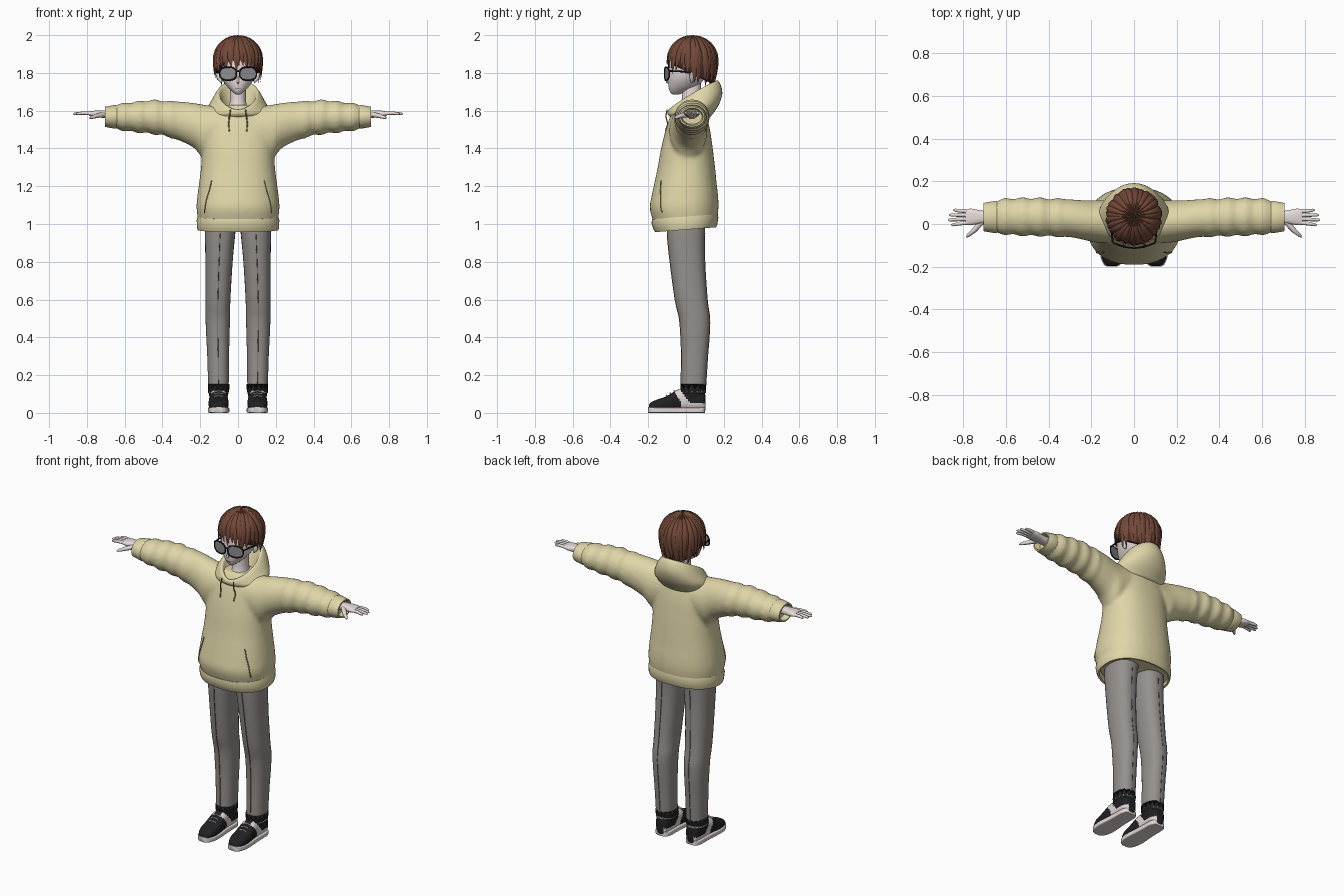
import bpy, bmesh, math, random
from mathutils import Vector
from mathutils.bvhtree import BVHTree

random.seed(4)
cube = bpy.data.objects.get("Cube")
if cube:
    bpy.data.objects.remove(cube)


def material(name, r, g, b):
    m = bpy.data.materials.new(name)
    m.use_nodes = True
    m.diffuse_color = (r, g, b, 1)
    bsdf = next(n for n in m.node_tree.nodes if n.type == 'BSDF_PRINCIPLED')
    bsdf.inputs["Base Color"].default_value = (r, g, b, 1)
    bsdf.inputs["Roughness"].default_value = 0.8
    return m


CREAM = material("cream cloth", .74, .67, .39)
SEAM = material("olive seam", .30, .26, .14)
GREY = material("grey trousers", .30, .28, .27)
CREASE = material("dark grey crease", .12, .11, .11)
HAIR = material("brown hair", .17, .066, .04)
ROOT = material("dark brown hair", .07, .025, .017)
SKIN = material("pale skin", .80, .72, .70)
BLACK = material("black", .015, .015, .017)
WHITE = material("off white", .74, .68, .66)
LENS = material("lens grey", .27, .27, .28)


def spline(rows, k=4):
    """Catmull-Rom interpolation of parameter rows."""
    out = []
    for i in range(len(rows) - 1):
        a, b, c, d = (rows[max(0, min(len(rows) - 1, i + j))] for j in (-1, 0, 1, 2))
        for s in range(k):
            t = s / k
            out.append(tuple(q + .5 * t * (r - p + t * (2 * p - 5 * q + 4 * r - w + t * (3 * (q - r) + w - p)))
                             for p, q, r, w in zip(a, b, c, d)))
    return out + [tuple(rows[-1])]


def oval(u0, u1, v0, v1, n=32, p=2.0):
    """Superellipse points filling a rectangle."""
    pts = []
    for i in range(n):
        a = math.tau * (i + .5) / n
        c, s = (math.copysign(abs(f(a)) ** (2 / p), f(a)) for f in (math.cos, math.sin))
        pts.append(((u0 + u1 + (u1 - u0) * c) / 2, (v0 + v1 + (v1 - v0) * s) / 2))
    return pts


def z_ring(z, x0, x1, y0, y1, p=2.0, n=32, tilt=0):
    return [Vector((x, y, z + tilt * y)) for x, y in oval(x0, x1, y0, y1, n, p)]


def x_ring(side, x, z0, z1, y0, y1, p=2.0, n=28):
    return [Vector((side * x, y, z)) for y, z in oval(y0, y1, z0, z1, n, p)]


def tube(pts, radii, n=8):
    pts, rings = [Vector(p) for p in pts], []
    for i, p in enumerate(pts):
        t = (pts[min(i + 1, len(pts) - 1)] - pts[max(i - 1, 0)]).normalized()
        a = t.cross(Vector((.31, .9, .23))).normalized()
        b = a.cross(t)
        r = radii[i] if isinstance(radii, (list, tuple)) else radii
        rings.append([p + r * (a * math.cos(math.tau * j / n) + b * math.sin(math.tau * j / n)) for j in range(n)])
    return rings


def finish(ob, angle=50):
    for p in ob.data.polygons:
        p.use_smooth = True
    ob.data.set_sharp_from_angle(angle=math.radians(angle))


def loft(name, shells, *mats, angle=50):
    """One object from closed shells, each a list of rings."""
    bm = bmesh.new()
    for rings in shells:
        vs = [[bm.verts.new(p) for p in ring] for ring in rings]
        n = len(vs[0])
        for a, b in zip(vs, vs[1:]):
            for i in range(n):
                bm.faces.new((a[i], a[(i + 1) % n], b[(i + 1) % n], b[i]))
        bm.faces.new(vs[0][::-1])
        bm.faces.new(vs[-1])
    bmesh.ops.recalc_face_normals(bm, faces=bm.faces)
    me = bpy.data.meshes.new(name)
    bm.to_mesh(me)
    bm.free()
    for m in mats:
        me.materials.append(m)
    ob = bpy.data.objects.new(name, me)
    bpy.context.scene.collection.objects.link(ob)
    finish(ob, angle)
    return ob


# Hoodie body and sleeves, fused into one soft surface
torso = spline([(.99, .206, -.165, .16), (1.08, .22, -.192, .172), (1.15, .215, -.182, .17), (1.22, .206, -.167, .162),
                (1.3, .196, -.15, .154), (1.4, .191, -.132, .142), (1.5, .19, -.107, .127), (1.58, .16, -.08, .107),
                (1.63, .1, -.05, .09)])
shells = [[z_ring(z, -r, r, a, b, 2.3) for z, r, a, b in torso]]
sleeve = spline([(.1, 1.4, 1.62, -.09, .11), (.18, 1.35, 1.632, -.087, .112), (.23, 1.4, 1.64, -.076, .111),
                 (.3, 1.437, 1.648, -.062, .116), (.37, 1.462, 1.65, -.059, .118), (.45, 1.476, 1.657, -.057, .122),
                 (.52, 1.483, 1.65, -.055, .122), (.6, 1.493, 1.64, -.05, .119), (.67, 1.508, 1.628, -.04, .105)])
for side in (-1, 1):
    rings = []
    for x, z0, z1, y0, y1 in sleeve:
        d = .006 * math.sin(x * 75) if x > .33 else 0
        rings.append(x_ring(side, x, z0 - d, z1 + d, y0 - d, y1 + d))
    shells.append(rings)
hoodie = loft("hoodie", shells, CREAM)
remesh = hoodie.modifiers.new("fuse", 'REMESH')
remesh.mode, remesh.voxel_size = 'VOXEL', .011
soften = hoodie.modifiers.new("soften", 'SMOOTH')
soften.factor, soften.iterations = .5, 8
bpy.context.view_layer.update()
fused = bpy.data.meshes.new_from_object(hoodie.evaluated_get(bpy.context.evaluated_depsgraph_get()))
hoodie.modifiers.clear()
hoodie.data = fused
fused.materials.clear()
fused.materials.append(CREAM)
finish(hoodie, 80)
surface = BVHTree.FromPolygons([v.co for v in fused.vertices], [tuple(p.vertices) for p in fused.polygons])


def on_front(x, z):
    hit = surface.ray_cast(Vector((x, -1, z)), Vector((0, 1, 0)))[0]
    return (hit or Vector((x, -.1, z))) + Vector((0, -.002, 0))


# Hem and cuffs with open lips
hem = [(1.04, .214, -.18, .168), (1.02, .219, -.183, .172), (.985, .218, -.172, .166), (.97, .214, -.164, .16),
       (.972, .204, -.154, .15), (1.03, .19, -.14, .14)]
loft("hem", [[z_ring(z, -r, r, a, b, 2.3, 48, .08) for z, r, a, b in hem]], CREAM)
cuff = [(.64, 0), (.65, -.004), (.69, .003), (.705, .006), (.705, .014), (.67, .02)]
loft("cuffs", [[x_ring(s, x, 1.508 + d, 1.627 - d, -.04 + d, .105 - d) for x, d in cuff] for s in (-1, 1)], CREAM)

# Lowered hood: rings whose height rises toward the back
hood = spline([(.05, -.03, .08, 1.56, 1.6), (.08, -.065, .12, 1.58, 1.69), (.1, -.083, .155, 1.603, 1.757),
               (.118, -.094, .18, 1.602, 1.745), (.142, -.099, .192, 1.59, 1.69), (.166, -.093, .168, 1.575, 1.62),
               (.15, -.07, .115, 1.555, 1.55)])
rings = []
for r, y0, y1, z0, z1 in hood:
    ring = []
    for i in range(40):
        a = math.tau * i / 40
        f = (1 - math.cos(a)) / 2
        ring.append(Vector((r * math.sin(a), y0 + (y1 - y0) * f, z0 + (z1 - z0) * f ** .8)))
    rings.append(ring)
loft("hood", [rings], CREAM, angle=80)

# Drawstrings and pocket openings
seams = []
for s in (-1, 1):
    seams.append(tube([(s * .04, -.1, 1.605), (s * .045, -.107, 1.57), on_front(s * .05, 1.53), on_front(s * .046, 1.49)], .0035))
    slit = spline([(.14, 1.23), (.152, 1.18), (.17, 1.12), (.178, 1.06)], 3)
    seams.append(tube([on_front(s * x, z) for x, z in slit], .003, 6))
loft("drawstrings_and_pocket_seams", seams, SEAM)

# Trouser legs with frayed ends and pressed creases
leg = spline([(1.06, .002, .17, -.1, .11), (.95, .014, .175, -.1, .1), (.8, .028, .173, -.085, .1),
              (.6, .04, .173, -.058, .113), (.5, .042, .172, -.036, .126), (.4, .045, .168, -.028, .123),
              (.3, .047, .163, -.025, .115), (.14, .049, .158, -.027, .105)])
for s, label in ((-1, "right"), (1, "left")):
    rings = [z_ring(z, s * a, s * b, c, d, 2.3) for z, a, b, c, d in leg]
    rings.append([p + Vector((0, 0, -.01 - .025 * (i % 2))) for i, p in enumerate(rings[-1])])
    loft(label + "_trouser_leg", [rings], GREY, angle=70)
    lines = [tube([(s * (r[1] + r[2]) / 2, r[k], r[0]) for r in leg[4:]], .002, 6) for k in (3, 4)]
    loft(label + "_trouser_creases", lines, CREASE)

# Shoes: rows of y, half width, height
last = spline([(-.197, .018, .04), (-.185, .036, .056), (-.15, .05, .072), (-.11, .053, .085), (-.07, .051, .108),
               (-.035, .048, .125), (.02, .046, .122), (.07, .045, .125), (.095, .036, .115), (.104, .022, .09)], 6)
for s, label in ((-1, "right"), (1, "left")):
    cx = s * .103

    def y_ring(y, w, z0, z1, p):
        return [Vector((x, y, z)) for x, z in oval(cx - w, cx + w, z0, z1, 48, p)]

    upper = loft(label + "_shoe", [[y_ring(y, w, .012, h, 2.6) for y, w, h in last]], BLACK, WHITE)
    for p in upper.data.polygons:
        x, y, z = p.center
        band = y + .065 - (.115 - z) * .7
        if abs(x - cx) > .022 and (0 < band < .04 or (y > -.03 and z < .052)):
            p.material_index = 1
    loft(label + "_sole", [[y_ring(y - .003, w + .004, 0, .03, 7) for y, w, h in last]], WHITE)
    # Jagged ankle collar and laces
    rings = [z_ring(z, cx - r, cx + r, .038 - r * 1.2, .038 + r * 1.2, 2.3, 28) for z, r in ((.07, .045), (.11, .054), (.125, .057))]
    rings.append([p + Vector((0, 0, .028 * (i % 2))) for i, p in enumerate(rings[-1])])
    loft(label + "_ankle_collar", [rings], BLACK)
    laces = [tube([(cx - .022, y, z - .004), (cx, y - .004, z + .003), (cx + .022, y, z - .004)], .0035, 6)
             for y, z in ((-.1, .09), (-.08, .103), (-.06, .115))]
    loft(label + "_laces", laces, WHITE)

# Hands
palm = spline([(.67, 1.558, 1.602, .005, .058), (.72, 1.562, 1.602, .002, .064), (.76, 1.567, 1.6, -.005, .072),
               (.79, 1.574, 1.595, -.004, .07)], 3)
for s, label in ((-1, "right"), (1, "left")):
    parts = [[x_ring(s, *r, p=2.6, n=20) for r in palm]]
    for i, tip in enumerate((.858, .873, .868, .848)):
        y0, y1 = .007 + .0175 * i, -.004 + .023 * i
        parts.append(tube([(s * .775, y0, 1.585), (s * .82, (y0 + y1) / 2, 1.587), (s * (tip - .008), y1, 1.584),
                           (s * tip, y1, 1.583)], (.0095, .009, .007, .002)))
    parts.append(tube([(s * .71, .015, 1.58), (s * .75, -.03, 1.572), (s * .778, -.054, 1.563), (s * .787, -.063, 1.56)],
                      (.015, .012, .008, .002)))
    loft(label + "_hand", parts, SKIN)

# Head, neck, nose, ears and mouth
head = spline([(1.685, .01, -.07, -.04), (1.7, .03, -.085, 0), (1.73, .06, -.093, .06), (1.77, .085, -.095, .1),
               (1.82, .098, -.09, .125), (1.88, .1, -.085, .14), (1.94, .08, -.055, .12), (1.975, .04, 0, .08)])
loft("head", [[z_ring(z, -r, r, a, b, 2.2) for z, r, a, b in head]], SKIN, angle=80)
neck = spline([(1.55, .075, -.06, .1), (1.6, .06, -.055, .09), (1.64, .044, -.025, .08), (1.76, .042, -.02, .08)])
loft("neck", [[z_ring(z, -r, r, a, b) for z, r, a, b in neck]], SKIN)
loft("nose", [tube([(0, -.088, 1.785), (0, -.097, 1.763), (0, -.102, 1.75), (0, -.092, 1.744)], (.004, .007, .006, .003))], SKIN)
loft("ears", [tube([(s * .088, .03, 1.75), (s * .098, .032, 1.77), (s * .104, .036, 1.8), (s * .096, .036, 1.815)],
                   (.006, .014, .017, .006)) for s in (-1, 1)], SKIN)
loft("mouth", [tube([(-.015, -.0905, 1.717), (0, -.0925, 1.716), (.015, -.0905, 1.717)], .0015, 6)], CREASE)


# Sunglasses following the curve of the face
def rim(s, k, n=28):
    pts = []
    for x, z in oval(s * .053 - .045 * k, s * .053 + .045 * k, 1.796 - .035 * k, 1.796 + .035 * k, n, 2.4):
        pts.append(Vector((x, -.112 + 2.5 * x * x, z)))
    return pts


frames = []
for s in (-1, 1):
    outer, inner, step = rim(s, 1.06), rim(s, .9), Vector((0, .006, 0))
    loft("left_lens" if s > 0 else "right_lens", [[rim(s, .97), [p + step / 2 for p in rim(s, .97)]]], LENS)
    pts = rim(s, 1)
    frames.append(tube(pts + pts[:2], .0042, 6))
    frames.append(tube([(s * .1, -.085, 1.81), (s * .106, -.03, 1.808), (s * .106, .04, 1.8)], .0045, 6))
frames.append(tube([(-.012, -.112, 1.805), (0, -.114, 1.809), (.012, -.112, 1.805)], .004, 6))
loft("glasses_frame", frames, BLACK)

# Hair: a dark cap under tapering locks that radiate from the crown
CROWN = Vector((0, .035, 1.865))


def hair_point(a, t, k=1):
    drop = max(0, t - math.pi / 2)
    r = (math.sin(t) if not drop else 1 - .13 * drop ** 2) * k
    z = .125 * k * math.cos(t) if not drop else -.125 * drop
    return CROWN + Vector((.124 * r * math.sin(a), -.127 * r * math.cos(a), z))


def hair_reach(a, lift=0):
    return math.pi / 2 + (CROWN.z - 1.77 - .055 * math.cos(a) - lift) / .125


cap = [[hair_point(math.tau * i / 40, .05 + s / 12 * (hair_reach(math.tau * i / 40, .025) - .05), .97) for i in range(40)]
       for s in range(13)]
loft("hair_cap", [cap], ROOT, angle=80)
locks = []
for layer, count in ((0, 24), (1, 22)):
    for i in range(count):
        a0 = math.tau * (i + .5 * layer) / count + random.uniform(-.06, .06)
        reach = hair_reach(a0, random.uniform(-.02, .022) + .025 * layer)
        swirl, flick = random.uniform(-.22, .22), random.uniform(0, .1)
        rings = []
        for j in range(11):
            s = j / 10
            a = a0 + swirl * s * s
            c = hair_point(a, .04 + s * (reach - .04), 1 + .02 * layer * math.sin(math.pi * s)) 
            c += flick * s ** 4 * Vector((c.x, c.y - CROWN.y, 0))
            out = (c - CROWN).normalized()
            across = out.cross(Vector((math.sin(a), -math.cos(a), -2))).normalized()
            if out.z > .9:
                across = Vector((math.cos(a), math.sin(a), 0))
            w = .025 * min(1, .12 + 1.6 * s) * (1 - s ** 3) + .0008
            h = .009 * (1 - s ** 3) + .0005
            rings.append([c + across * w * u + out * h * v for u, v in ((-1, -.3), (-.5, .6), (0, 1), (.5, .6), (1, -.3), (0, -.7))])
        locks.append(rings)
loft("hair_locks", locks, HAIR, angle=60)
